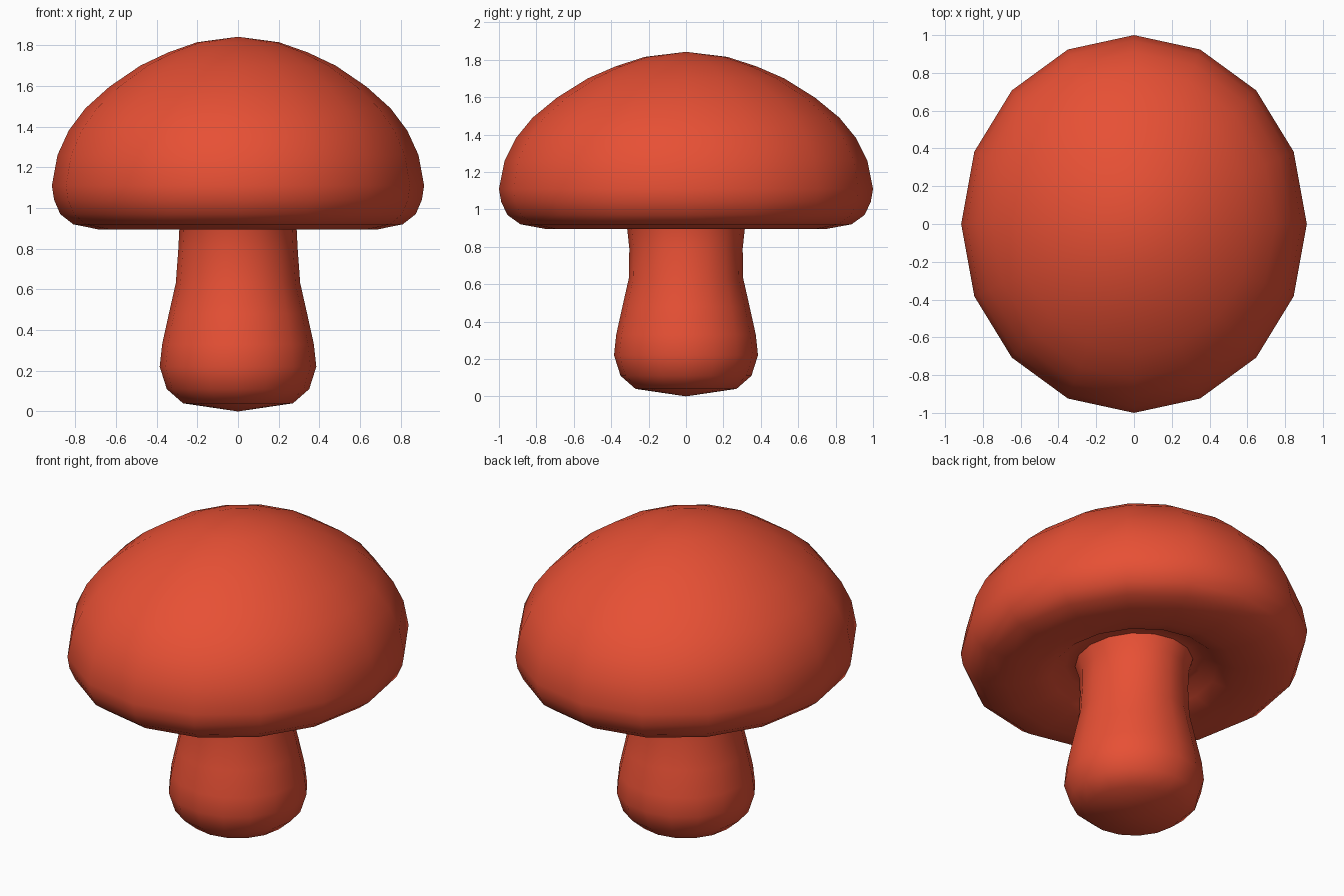
import bpy, bmesh
from math import sin, cos, pi

if "Cube" in bpy.data.objects:
    bpy.data.objects.remove(bpy.data.objects["Cube"])

SIDES = 16

red = bpy.data.materials.new("mushroom_red")
red.diffuse_color = (0.8, 0.08, 0.035, 1)
red.use_nodes = True
red.node_tree.nodes["Principled BSDF"].inputs["Base Color"].default_value = red.diffuse_color


def lathe(name, profile):
    """Turn (radius, z, x_scale) points round z; radius 0 makes a pole."""
    bm = bmesh.new()
    rings = []
    for r, z, sx in profile:
        if r == 0:
            rings.append([bm.verts.new((0, 0, z))] * SIDES)
        else:
            rings.append([bm.verts.new((r * sx * cos(2 * pi * i / SIDES),
                                        r * sin(2 * pi * i / SIDES), z))
                          for i in range(SIDES)])
    for a, b in zip(rings, rings[1:]):
        for i in range(SIDES):
            j = (i + 1) % SIDES
            corners = [a[i], a[j], b[j], b[i]]
            bm.faces.new(list(dict.fromkeys(corners)))
    bmesh.ops.recalc_face_normals(bm, faces=bm.faces)
    mesh = bpy.data.meshes.new(name)
    bm.to_mesh(mesh)
    bm.free()
    mesh.shade_smooth()
    mesh.materials.append(red)
    obj = bpy.data.objects.new(name, mesh)
    bpy.context.collection.objects.link(obj)
    return obj


CAP_X = 0.915  # the cap is slightly narrower across x
NECK = (0.34, 0.98)  # where the stem meets the hollow under the cap

# Stem: pointed foot, bulge, waist, neck flaring into the cap
stem = [(0, 0.0, 1), (0.27, 0.04, 1), (0.35, 0.11, 1), (0.385, 0.22, 1),
        (0.373, 0.33, 1), (0.34, 0.48, 1), (0.306, 0.63, 1),
        (0.303, 0.79, 0.97), (0.315, 0.9, 0.915), (*NECK, CAP_X)]
lathe("stem", stem)

# Cap: hollow round the neck, flat underside, rolled rim, dome
cap = [NECK, (0.40, 0.985), (0.48, 0.93), (0.59, 0.898), (0.745, 0.894),
       (0.885, 0.92), (0.955, 0.97), (0.988, 1.04), (1.0, 1.11),
       (0.97, 1.26), (0.91, 1.38), (0.82, 1.49), (0.69, 1.597),
       (0.525, 1.70), (0.375, 1.765), (0.22, 1.815), (0, 1.842)]
lathe("cap", [(r, z, CAP_X) for r, z in cap])

# Open shells: make sure both face outwards
for ob in bpy.context.collection.objects:
    p = max(ob.data.polygons, key=lambda f: f.center.xy.length)
    if p.normal.xy.dot(p.center.xy) < 0:
        ob.data.flip_normals()
